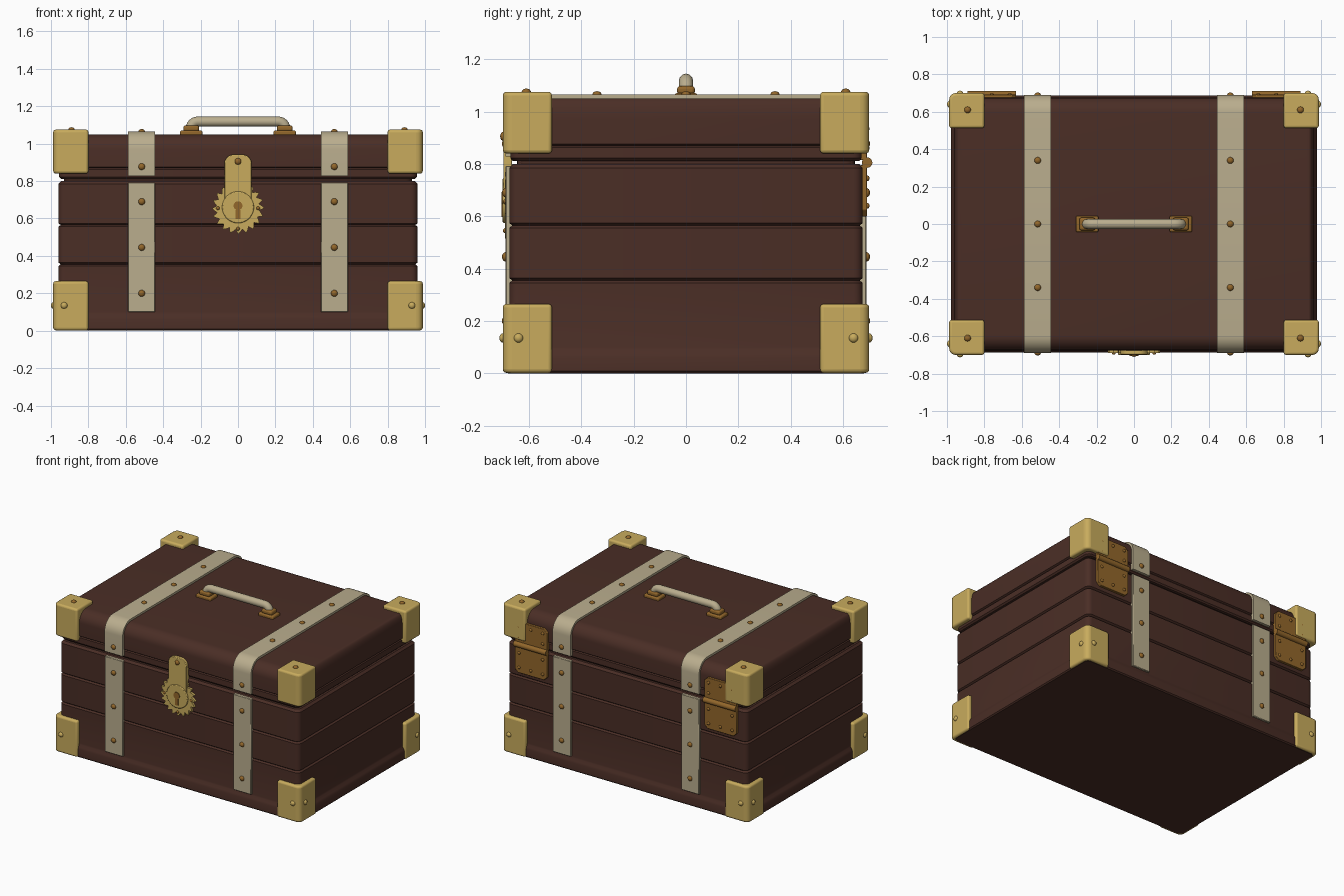
import bpy, bmesh, math
from mathutils import Vector, Matrix

if "Cube" in bpy.data.objects:
    bpy.data.objects.remove(bpy.data.objects["Cube"])


def material(name, rgb):
    m = bpy.data.materials.new(name)
    m.diffuse_color = (*rgb, 1)
    m.use_nodes = True
    m.node_tree.nodes["Principled BSDF"].inputs["Base Color"].default_value = m.diffuse_color
    return m


BROWN = material("brown leather", (0.069, 0.027, 0.019))
GOLD = material("brass", (0.58, 0.41, 0.11))
CREAM = material("cream leather", (0.49, 0.42, 0.27))
BRONZE = material("bronze", (0.29, 0.135, 0.024))


def finish(name, bm, mat, bevel=0.0, segments=3):
    bmesh.ops.recalc_face_normals(bm, faces=bm.faces[:])
    me = bpy.data.meshes.new(name)
    bm.to_mesh(me)
    bm.free()
    ob = bpy.data.objects.new(name, me)
    bpy.context.collection.objects.link(ob)
    me.materials.append(mat)
    if bevel:
        b = ob.modifiers.new("bevel", "BEVEL")
        b.width, b.segments, b.limit_method = bevel, segments, "ANGLE"
    bpy.ops.object.select_all(action="DESELECT")
    ob.select_set(True)
    bpy.context.view_layer.objects.active = ob
    bpy.ops.object.shade_smooth_by_angle(angle=math.radians(35))
    return ob


def loft(name, rings, mat, corner=0.035):
    """Stack rounded rectangles given as (z, half x, half y)."""
    bm = bmesh.new()
    loops = []
    for z, hx, hy in rings:
        loop = []
        for k, (sx, sy) in enumerate([(1, 1), (-1, 1), (-1, -1), (1, -1)]):
            for i in range(6):
                a = math.pi / 2 * (k + i / 5)
                loop.append(bm.verts.new((sx * (hx - corner) + corner * math.cos(a),
                                          sy * (hy - corner) + corner * math.sin(a), z)))
        loops.append(loop)
    n = len(loops[0])
    for a, b in zip(loops, loops[1:]):
        for i in range(n):
            bm.faces.new((a[i], a[(i + 1) % n], b[(i + 1) % n], b[i]))
    bm.faces.new(loops[0])
    bm.faces.new(loops[-1])
    return finish(name, bm, mat)


def prism(name, pts, axis, lo, hi, mat, bevel=0.0):
    """Extrude an outline along x (pts are y, z) or along y (pts are x, z)."""
    bm = bmesh.new()
    place = (lambda p, d: (d, *p)) if axis == "x" else (lambda p, d: (p[0], d, p[1]))
    a, b = ([bm.verts.new(place(p, d)) for p in pts] for d in (lo, hi))
    n = len(pts)
    for i in range(n):
        bm.faces.new((a[i], a[(i + 1) % n], b[(i + 1) % n], b[i]))
    bm.faces.new(a)
    bm.faces.new(b)
    return finish(name, bm, mat, bevel, 2)


def box(name, lo, hi, mat, bevel=0.0, segments=3):
    bm = bmesh.new()
    lo, hi = Vector(lo), Vector(hi)
    size = Matrix.Diagonal((*(hi - lo), 1))
    bmesh.ops.create_cube(bm, size=1, matrix=Matrix.Translation((lo + hi) / 2) @ size)
    return finish(name, bm, mat, bevel, segments)


def rivet(name, pos, normal, mat=BRONZE, r=0.018, h=0.014):
    bm = bmesh.new()
    rot = Vector(normal).to_track_quat("Z", "Y").to_matrix().to_4x4()
    bmesh.ops.create_uvsphere(bm, u_segments=14, v_segments=8, radius=1,
                              matrix=Matrix.Translation(pos) @ rot @ Matrix.Diagonal((r, r, h, 1)))
    return finish(name, bm, mat)


def arc(cx, cy, r, start, end, n):
    return [(cx + r * math.cos(math.radians(start + (end - start) * i / n)),
             cy + r * math.sin(math.radians(start + (end - start) * i / n))) for i in range(n + 1)]


HX, HY = 0.96, 0.675

# Body with flared base and horizontal grooves
rings = [(0, HX + .01, HY + .005), (.008, HX + .018, HY + .013), (.06, HX + .018, HY + .013),
         (.075, HX + .012, HY + .009), (.09, HX + .003, HY + .002), (.10, HX, HY)]
for z in (.355, .565):
    rings += [(z - .009, HX, HY), (z, HX - .012, HY - .012), (z + .009, HX, HY)]
rings += [(.785, HX, HY), (.80, HX - .014, HY - .014), (.80, HX - .03, HY - .03),
          (.83, HX - .03, HY - .03)]
loft("trunk_body", rings, BROWN)

# Lid with a lip and rounded front and back edges
rings = [(.812, HX - .03, HY - .03), (.812, HX - .014, HY - .012), (.822, HX - .004, HY - .004),
         (.862, HX - .004, HY - .004), (.869, HX - .012, HY - .01), (.876, HX, HY), (.97, HX, HY)]
for i in range(1, 9):
    a = math.pi / 2 * i / 8
    rings.append((.97 + .08 * math.sin(a), HX - .025 * (1 - math.cos(a)), HY - .08 * (1 - math.cos(a))))
loft("trunk_lid", rings, BROWN)

# Straps: one band over the lid, one length down the front and back
top = .97
outer = [(HY + .015, .828)] + arc(HY - .08, top, .095, 0, 90, 8)
outer += [(-y, z) for y, z in reversed(outer)]
inner = [(HY - .01, .828)] + arc(HY - .08, top, .07, 0, 90, 8)
inner += [(-y, z) for y, z in reversed(inner)]
for sx in (-1, 1):
    x = sx * .515
    prism("lid_strap", outer + inner[::-1], "x", x - .0725, x + .0725, CREAM)
    for y in (-.34, 0, .34):
        rivet("strap_rivet", (x, y, 1.064), (0, 0, 1))
    for sy in (-1, 1):
        y0, y1 = sorted((sy * (HY - .015), sy * (HY + .014)))
        box("body_strap", (x - .0725, y0, .10), (x + .0725, y1, .793), CREAM, .003, 1)
        for z in (.20, .445, .69, .877):
            rivet("strap_rivet", (x, sy * (HY + .014), z), (0, sy, 0))

# Corner guards
for sx in (-1, 1):
    for sy in (-1, 1):
        for name, z0, z1 in (("lower_corner", .002, .265), ("upper_corner", .84, 1.075)):
            xs = sorted((sx * .80, sx * .988))
            ys = sorted((sy * .512, sy * .70))
            guard = box(name, (xs[0], ys[0], z0), (xs[1], ys[1], z1), GOLD, .022, 4)
            # Round the upright outer edge more than the others
            bm = bmesh.new()
            bm.from_mesh(guard.data)
            edges = [e for e in bm.edges if all(abs(v.co.x) > .95 and abs(v.co.y) > .65 for v in e.verts)]
            bmesh.ops.bevel(bm, geom=edges, offset=.035, segments=5, profile=.5, affect="EDGES")
            for f in bm.faces:
                f.smooth = True
            bm.to_mesh(guard.data)
            bm.free()
            guard.modifiers["bevel"].width = .014
            guard.modifiers["bevel"].angle_limit = math.radians(50)
        rivet("corner_rivet", (sx * .89, sy * .61, 1.074), (0, 0, 1))
        rivet("corner_rivet", (sx * .93, sy * .699, .135), (0, sy, 0), GOLD)
        rivet("corner_rivet", (sx * .986, sy * .64, .135), (sx, 0, 0), GOLD)

# Hinges on the back
for sx in (-1, 1):
    a, b = sorted((sx * .63, sx * .89))
    c = .025
    prism("hinge_lower_plate", [(a, .795), (a, .60 + c), (a + c, .60), (b - c, .60), (b, .60 + c), (b, .795)],
          "y", HY - .01, HY + .017, BRONZE, .003)
    prism("hinge_upper_plate", [(a, .815), (b, .815), (b, .97 - c), (b - c, .97), (a + c, .97), (a, .97 - c)],
          "y", HY - .01, HY + .017, BRONZE, .003)
    bm = bmesh.new()
    bmesh.ops.create_cone(bm, cap_ends=True, segments=16, radius1=.02, radius2=.02, depth=.26,
                          matrix=Matrix.Translation((sx * .76, HY + .017, .805)) @ Matrix.Rotation(math.pi / 2, 4, "Y"))
    finish("hinge_barrel", bm, BRONZE)
    for x in (.665, .76, .855):
        for z in (.64, .745, .86, .935):
            if x != .76 or z in (.64, .935):
                rivet("hinge_rivet", (sx * x, HY + .017, z), (0, 1, 0), BRONZE, .011, .009)

# Lock: hasp tab, toothed plate, raised ring and keyhole
face = -HY
prism("lock_hasp", [(-.073, .70), (.073, .70)] + arc(.023, .892, .05, 0, 90, 6) + arc(-.023, .892, .05, 90, 180, 6),
      "y", face - .022, face + .01, GOLD, .004)
teeth = []
for i in range(60):
    a = 2 * math.pi * i / 60
    r = (.14, .128, .114)[min(i % 3, 2)]
    teeth.append((r * math.sin(a), .655 - r * math.cos(a)))
prism("lock_plate", teeth, "y", face - .016, face + .01, GOLD)
prism("lock_disc", arc(0, .66, .085, 0, 352.5, 47), "y", face - .026, face, GOLD, .005)
prism("keyhole", arc(0, .668, .024, -60, 240, 16) + [(-.013, .598), (.013, .598)],
      "y", face - .030, face - .02, BRONZE)
rivet("hasp_rivet", (0, face - .021, .905), (0, -1, 0))
for x, z in ((0, .545), (-.108, .655), (.108, .655)):
    rivet("lock_rivet", (x, face - .015, z), (0, -1, 0), BRONZE, .010, .009)

# Carrying handle on two mounts
for sx in (-1, 1):
    x = sx * .25
    box("handle_mount", (x - .06, -.044, 1.04), (x + .06, .044, 1.07), BRONZE, .008, 2)
    box("handle_socket", (x - .042, -.034, 1.065), (x + .042, .034, 1.098), BRONZE, .012, 3)
curve = bpy.data.curves.new("handle_grip", "CURVE")
curve.dimensions, curve.bevel_depth, curve.bevel_resolution = "3D", .027, 4
curve.use_fill_caps = True
half = [(x, z) for x, z in arc(.215, 1.08, .038, 0, 90, 6)]
path = [(.253, 1.07)] + half + [(-x, z) for x, z in reversed(half)] + [(-.253, 1.07)]
spline = curve.splines.new("POLY")
spline.points.add(len(path) - 1)
for p, (x, z) in zip(spline.points, path):
    p.co = (x, 0, z, 1)
spline.use_smooth = True
curve.materials.append(CREAM)
bpy.context.collection.objects.link(bpy.data.objects.new("handle_grip", curve))
